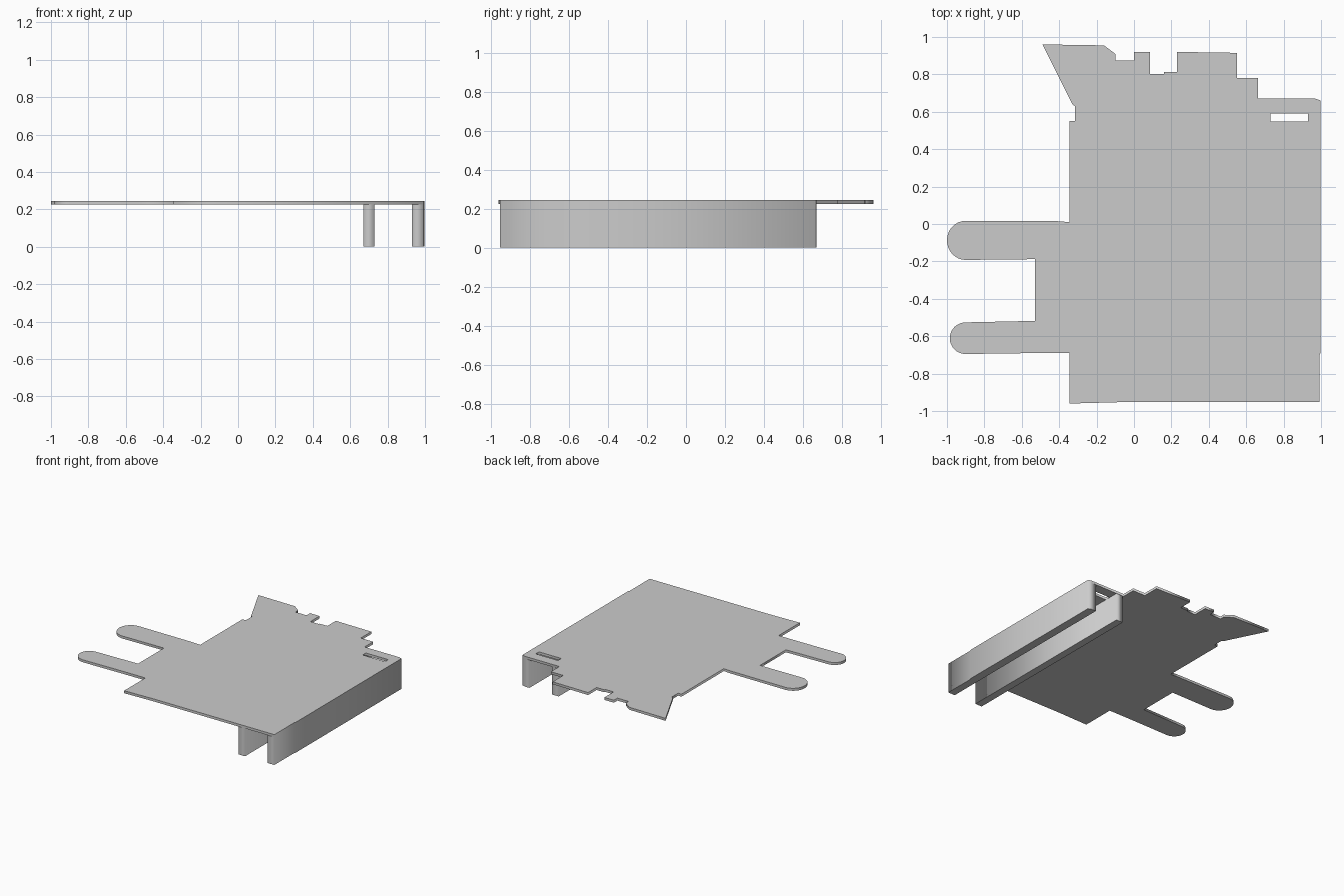
import bpy
from math import sin, cos, pi

if "Cube" in bpy.data.objects:
    bpy.data.objects.remove(bpy.data.objects["Cube"])


def extruded(name, loops, z0, z1):
    """Filled flat profile (extra loops become holes) extruded from z0 to z1."""
    cu = bpy.data.curves.new(name, 'CURVE')
    cu.dimensions = '2D'
    cu.fill_mode = 'BOTH'
    cu.extrude = (z1 - z0) / 2
    for pts in loops:
        sp = cu.splines.new('POLY')
        sp.points.add(len(pts) - 1)
        for p, (x, y) in zip(sp.points, pts):
            p.co = (x, y, 0, 1)
        sp.use_cyclic_u = True
    ob = bpy.data.objects.new(name, cu)
    ob.location.z = (z0 + z1) / 2
    bpy.context.collection.objects.link(ob)
    bpy.ops.object.select_all(action='DESELECT')
    ob.select_set(True)
    bpy.context.view_layer.objects.active = ob
    bpy.ops.object.convert(target='MESH')
    return bpy.context.object


def finger_end(cx, rx, y0, y1, n=16):
    """Half-ellipse tip running from the back edge y1 round to the front edge y0."""
    cy, ry = (y0 + y1) / 2, (y1 - y0) / 2
    return [(cx + rx * cos(pi / 2 + pi * i / n), cy + ry * sin(pi / 2 + pi * i / n))
            for i in range(n + 1)]


def rect(x0, x1, y0, y1):
    return [(x0, y0), (x1, y0), (x1, y1), (x0, y1)]


# Deck plate: stepped back edge, swept corner and two rounded fingers
outline = [(-.345, -.96), (-.09, -.953), (.992, -.953), (.992, -.7), (.998, -.69),
           (.998, .66), (.97, .67), (.662, .67), (.662, .78), (.55, .78),
           (.55, .915), (.23, .92), (.23, .812), (.16, .812), (.16, .803),
           (.085, .803), (.085, .92), (0, .92), (0, .875), (-.1, .875),
           (-.1, .91), (-.16, .955), (-.49, .96), (-.33, .64), (-.315, .63),
           (-.315, .55), (-.345, .55), (-.345, .01), (-.41, .015)]
outline += finger_end(-.9, .1, -.192, .017)
outline += [(-.53, -.188), (-.53, -.518)]
outline += finger_end(-.9, .085, -.695, -.526)
outline += [(-.53, -.69), (-.345, -.69)]
slot = rect(.73, .93, .548, .59)
extruded("deck_plate", [outline, slot], .225, .245)

# Two long rails under the right side
extruded("inner_rail", [rect(.67, .73, -.953, .668)], 0, .225)
extruded("outer_rail", [[(.93, -.953), (.992, -.953), (.992, -.7), (.998, -.69),
                         (.998, .66), (.97, .67), (.93, .67)]], 0, .225)
